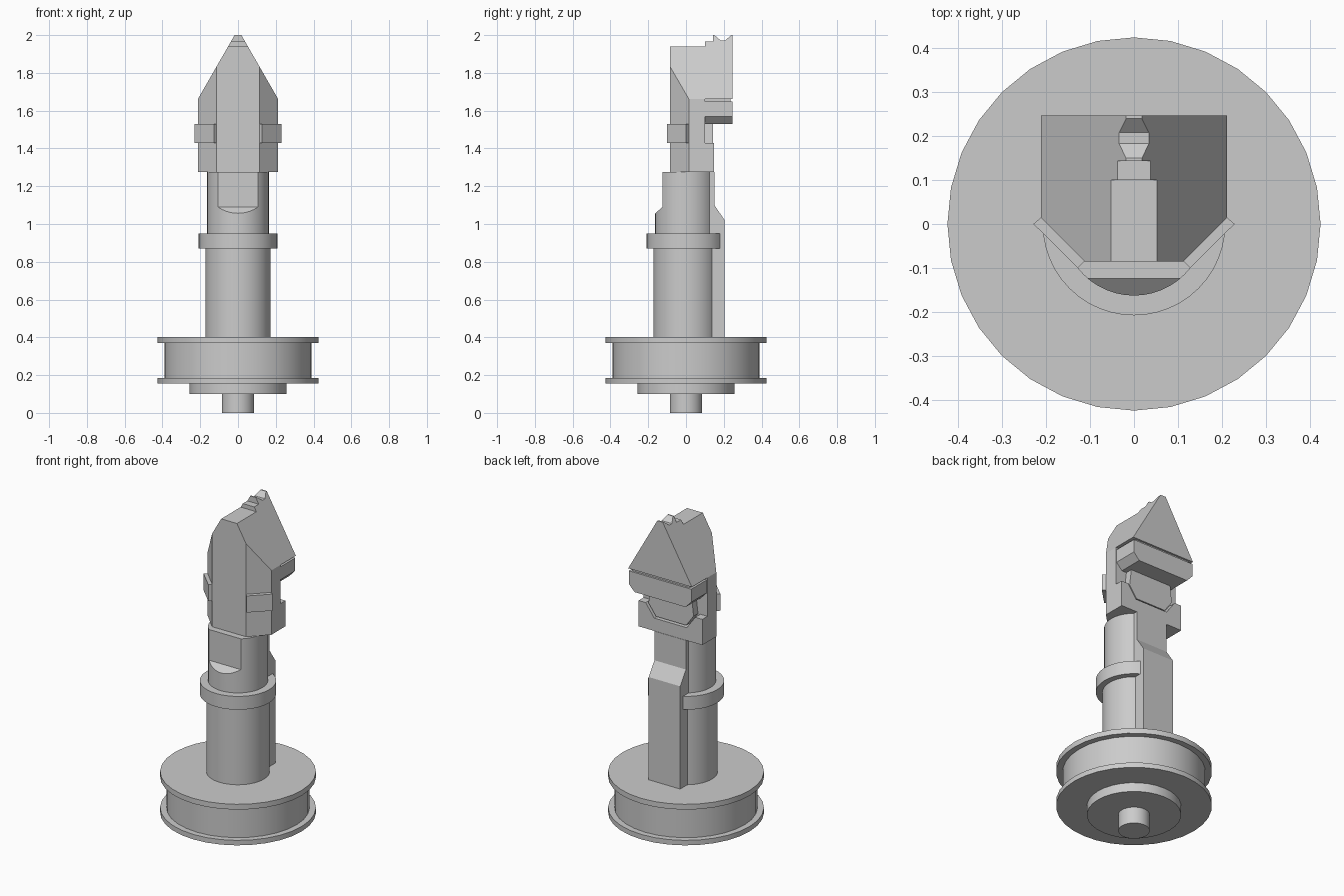
import bpy, bmesh, math
from mathutils import Vector

if "Cube" in bpy.data.objects:
    bpy.data.objects.remove(bpy.data.objects["Cube"])


def finish(name, bm, smooth=False):
    bmesh.ops.remove_doubles(bm, verts=bm.verts, dist=1e-5)
    bmesh.ops.recalc_face_normals(bm, faces=bm.faces)
    mesh = bpy.data.meshes.new(name)
    bm.to_mesh(mesh)
    bm.free()
    ob = bpy.data.objects.new(name, mesh)
    bpy.context.collection.objects.link(ob)
    if smooth:
        bpy.ops.object.select_all(action='DESELECT')
        ob.select_set(True)
        bpy.context.view_layer.objects.active = ob
        bpy.ops.object.shade_smooth_by_angle(angle=math.radians(30))
    return ob


def slice_off(bm, cuts):
    """Remove everything beyond each (point, normal) plane and cap the cut."""
    for co, no in cuts:
        res = bmesh.ops.bisect_plane(
            bm, geom=bm.verts[:] + bm.edges[:] + bm.faces[:], dist=1e-6,
            plane_co=Vector(co), plane_no=Vector(no).normalized(), clear_outer=True)
        edges = [e for e in res['geom_cut']
                 if isinstance(e, bmesh.types.BMEdge) and e.is_boundary]
        if edges:
            bmesh.ops.holes_fill(bm, edges=edges, sides=0)


def prism(name, pts, axis, a, b, cuts=()):
    """Extrude a 2D outline along an axis from a to b."""
    place = {'x': lambda p, t: (t, p[0], p[1]),
             'y': lambda p, t: (p[0], t, p[1]),
             'z': lambda p, t: (p[0], p[1], t)}[axis]
    bm = bmesh.new()
    lo = [bm.verts.new(place(p, a)) for p in pts]
    hi = [bm.verts.new(place(p, b)) for p in pts]
    bm.faces.new(lo)
    bm.faces.new(hi[::-1])
    for i in range(len(pts)):
        j = (i + 1) % len(pts)
        bm.faces.new((lo[i], hi[i], hi[j], lo[j]))
    bmesh.ops.recalc_face_normals(bm, faces=bm.faces)
    slice_off(bm, cuts)
    return finish(name, bm)


def disc(name, r, z0, z1, cuts=(), n=32):
    bm = bmesh.new()
    bmesh.ops.create_cone(bm, cap_ends=True, segments=n, radius1=r, radius2=r, depth=z1 - z0)
    bmesh.ops.translate(bm, verts=bm.verts, vec=(0, 0, (z0 + z1) / 2))
    slice_off(bm, cuts)
    return finish(name, bm, True)


def mirrored(half):
    """Right-hand outline, bottom to top, completed with its mirror image."""
    return half + [(-x, z) for x, z in reversed(half)]


# Base spool
disc("base_pin", 0.086, 0, 0.1)
disc("base_step", 0.257, 0.1, 0.155)
disc("lower_flange", 0.425, 0.155, 0.185)
disc("spool_drum", 0.39, 0.185, 0.37)
disc("upper_flange", 0.425, 0.37, 0.402)


# Shaft pieces, each flattened at the back where the spine sits
def back_flat(r):
    return ((0, math.sqrt(r * r - 0.105 ** 2), 0), (0, 1, 0))


disc("shaft", 0.173, 0.402, 0.87, [back_flat(0.173)], 48)
disc("collar", 0.208, 0.87, 0.95, [back_flat(0.208)], 48)
disc("neck_lower", 0.163, 0.95, 1.09,
     [back_flat(0.163), ((0, -0.124, 1.09), (0, -0.035, 0.041))], 48)
disc("neck_upper", 0.163, 1.09, 1.275,
     [back_flat(0.163), ((0, -0.124, 0), (0, -1, 0))], 48)

# Back spine
prism("spine", [(0, 0.402), (0.205, 0.402), (0.205, 1.02), (0.15, 1.1),
                (0.15, 1.275), (0, 1.275)], 'x', -0.105, 0.105)

# Head: side outline cut by two roof planes and two front chamfers
head_cuts = []
for s in (-1, 1):
    head_cuts.append(((s * 0.212, 0, 1.662), (s * 0.338, 0, 0.194)))
    head_cuts.append(((s * 0.113, -0.085, 1.5), (s, -0.99, 0)))
prism("head", [(-0.085, 1.275), (0.1, 1.275), (0.1, 1.662), (0.247, 1.662),
               (0.247, 2.0), (0.24, 2.0), (0.208, 1.972), (0.183, 1.972),
               (0.15, 2.0), (0.143, 2.0), (0.143, 1.965), (0.1, 1.965),
               (0.1, 1.94), (-0.085, 1.94)], 'x', -0.212, 0.212, head_cuts)

# Overhanging rear band and the thin groove above it
prism("groove_core", mirrored([(0.19, 1.64), (0.19, 1.67)]), 'y', 0.09, 0.235)
prism("rear_band", mirrored([(0.17, 1.53), (0.208, 1.57), (0.208, 1.648)]), 'y', 0.1, 0.247)

# Rear cradle with a V-shaped seat holding a hexagonal plate
prism("rear_cradle", mirrored([(0.212, 1.275), (0.212, 1.43), (0.165, 1.43), (0.108, 1.352)]),
      'y', 0.1, 0.148)
prism("hex_plate", mirrored([(0.1, 1.362), (0.15, 1.43), (0.138, 1.53)]), 'y', 0.1, 0.142)

# Side pads on the front chamfers
for side, s in (("left", -1), ("right", 1)):
    prism("pad_" + side, [(s * x, y) for x, y in
          ((0.113, -0.085), (0.128, -0.1), (0.229, 0.0), (0.212, 0.015))], 'z', 1.43, 1.53)
